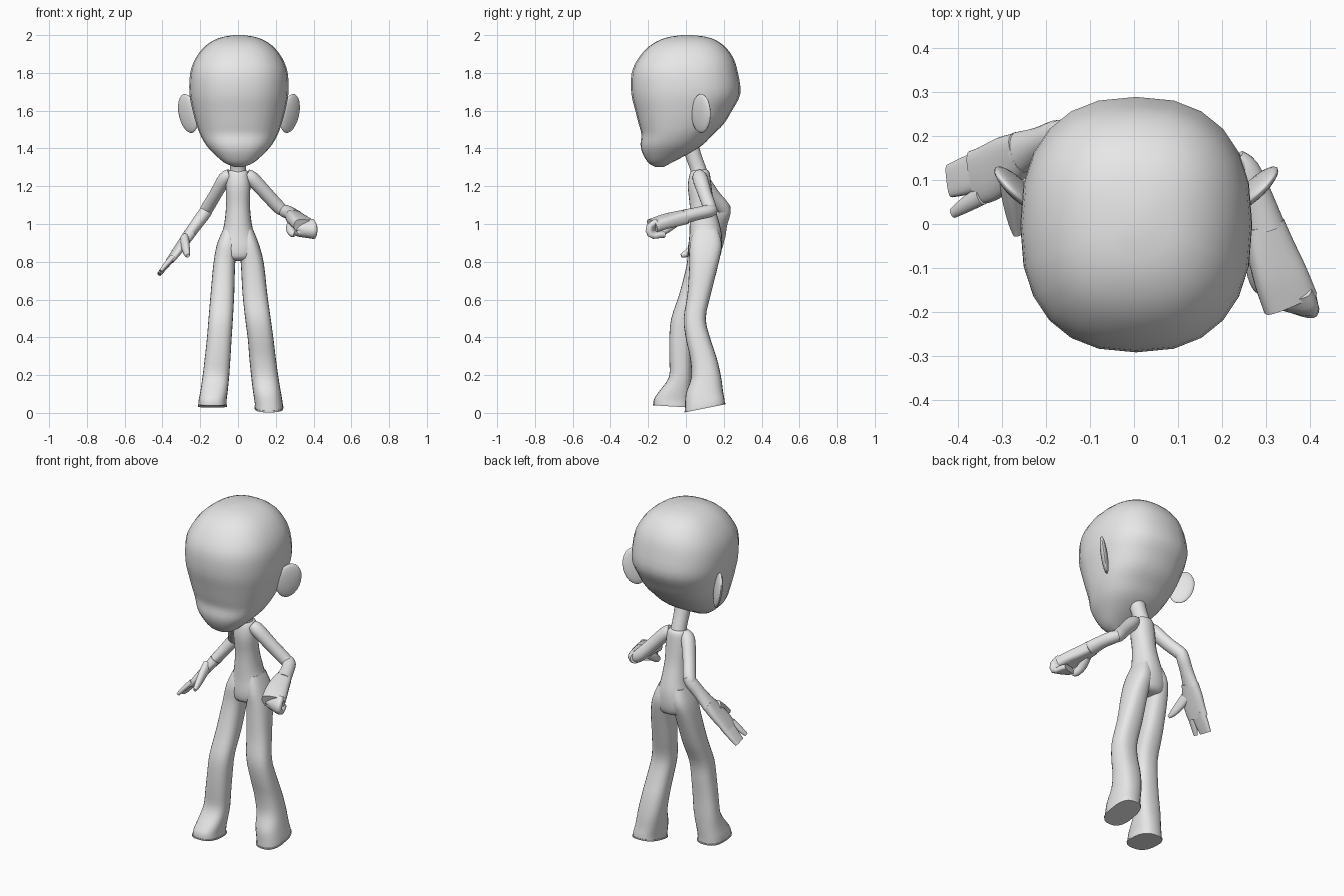
import bpy, bmesh, math
from mathutils import Vector, Matrix

grey = bpy.data.materials.new("plain grey")
grey.diffuse_color = (0.8, 0.8, 0.8, 1)
SEGS = 24


def resample(rows, steps):
    """Smooth a list of number rows with a Catmull-Rom spline."""
    out = []
    for i in range(len(rows) - 1):
        a, b, c, d = rows[max(i - 1, 0)], rows[i], rows[i + 1], rows[min(i + 2, len(rows) - 1)]
        for s in range(steps):
            t = s / steps
            out.append([0.5 * (2 * q + (r - p) * t + (2 * p - 5 * q + 4 * r - u) * t * t
                               + (3 * q - p - 3 * r + u) * t ** 3)
                        for p, q, r, u in zip(a, b, c, d)])
    return out + [list(rows[-1])]


def unit_ring(power):
    pts = []
    for i in range(SEGS):
        a = 2 * math.pi * i / SEGS
        c, s = math.cos(a), math.sin(a)
        pts.append((math.copysign(abs(c) ** (2 / power), c),
                    math.copysign(abs(s) ** (2 / power), s)))
    return pts


def finish(name, bm, angle=50):
    bmesh.ops.recalc_face_normals(bm, faces=bm.faces)
    mesh = bpy.data.meshes.new(name)
    bm.to_mesh(mesh)
    bm.free()
    mesh.materials.append(grey)
    ob = bpy.data.objects.new(name, mesh)
    bpy.context.collection.objects.link(ob)
    bpy.ops.object.select_all(action='DESELECT')
    ob.select_set(True)
    bpy.context.view_layer.objects.active = ob
    bpy.ops.object.shade_smooth_by_angle(angle=math.radians(angle))
    return ob


def skin(name, rings):
    bm = bmesh.new()
    loops = [[bm.verts.new(p) for p in ring] for ring in rings]
    for a, b in zip(loops, loops[1:]):
        for i in range(SEGS):
            j = (i + 1) % SEGS
            bm.faces.new((a[i], a[j], b[j], b[i]))
    bm.faces.new(loops[0])
    bm.faces.new(loops[-1])
    return finish(name, bm)


def stack(name, rows, power=2.0, steps=3):
    """Body of horizontal slices: x0, x1, y0, y1, z, slope of the slice along y."""
    rings = []
    for x0, x1, y0, y1, z, slope in resample(rows, steps):
        rx, ry = (x1 - x0) / 2, (y1 - y0) / 2
        rings.append([((x0 + x1) / 2 + rx * u, (y0 + y1) / 2 + ry * v, z + slope * ry * v)
                      for u, v in unit_ring(power)])
    return skin(name, rings)


def tube(name, rows, side, power=2.0, steps=3):
    """Limb along a path: x, y, z, half width along side, half thickness."""
    rows = resample(rows, steps)
    pts = [Vector(r[:3]) for r in rows]
    rings = []
    for i, r in enumerate(rows):
        t = (pts[min(i + 1, len(pts) - 1)] - pts[max(i - 1, 0)]).normalized()
        s = Vector(side)
        s = (s - t * s.dot(t)).normalized()
        n = t.cross(s)
        rings.append([pts[i] + s * r[3] * u + n * r[4] * v for u, v in unit_ring(power)])
    return skin(name, rings)


# Head, tapering to a chin set forward of the neck
head = [(.025, -.02, .04, 2.0), (.105, -.11, .13, 1.985), (.175, -.19, .2, 1.945),
        (.228, -.25, .25, 1.88), (.258, -.287, .275, 1.8), (.262, -.289, .288, 1.69),
        (.245, -.268, .243, 1.6), (.226, -.25, .2, 1.53), (.206, -.236, .145, 1.475),
        (.175, -.24, .09, 1.42), (.135, -.23, .02, 1.375), (.078, -.2, -.075, 1.325),
        (.025, -.165, -.115, 1.303)]
stack("head", [(.005 - w, .005 + w, y0, y1, z, 0) for w, y0, y1, z in head], 2.4)

# Ears: thin leaves angled backwards
for sgn, name in ((1, "left_ear"), (-1, "right_ear")):
    bm = bmesh.new()
    bmesh.ops.create_uvsphere(bm, u_segments=20, v_segments=12, radius=1)
    up = Vector((.22 * sgn, .05, .97)).normalized()
    out = Vector((.7 * sgn, .72, 0))
    out = (out - up * out.dot(up)).normalized()
    thin = up.cross(out)
    m = Matrix((out * .068, thin * .019, up * .105)).transposed().to_4x4()
    m.translation = Vector((.005 + .27 * sgn, .08, 1.585))
    bmesh.ops.transform(bm, matrix=m, verts=bm.verts)
    finish(name, bm)

# Neck
tube("neck", [(0, .01, 1.46, .05, .045), (0, .04, 1.36, .043, .042),
              (0, .065, 1.29, .042, .042), (0, .075, 1.23, .05, .05)], (1, 0, 0))

# Torso down to the hips
torso = [(.035, .04, .11, 1.288), (.055, .022, .125, 1.272), (.065, .01, .135, 1.2),
         (.063, .02, .15, 1.1), (.073, .02, .178, 1.0), (.09, .018, .19, .94),
         (.112, .012, .19, .87), (.085, .02, .175, .82), (.03, .06, .13, .805)]
stack("torso", [(-w, w, y0, y1, z, 0) for w, y0, y1, z in torso], 2.2)

# Legs, flaring into the feet
stack("left_leg", [
    (.01, .08, .04, .17, .97, 0), (.004, .112, .02, .19, .89, 0), (.015, .137, .018, .172, .79, 0),
    (.024, .155, .008, .132, .63, 0), (.038, .173, -.012, .105, .5, 0),
    (.052, .188, 0, .13, .39, 0), (.06, .2, .022, .163, .29, 0), (.07, .214, .028, .186, .19, 0),
    (.08, .227, .0, .196, .11, .05), (.088, .236, -.005, .203, .058, .18),
    (.09, .238, -.006, .206, .03, .2)], 2.5)
stack("right_leg", [
    (-.08, -.01, .04, .17, .97, 0), (-.112, -.004, .012, .185, .89, 0),
    (-.13, -.015, .005, .155, .79, 0), (-.145, -.02, -.035, .1, .63, 0),
    (-.156, -.027, -.078, .045, .5, 0), (-.165, -.034, -.088, .035, .39, 0),
    (-.176, -.04, -.088, .03, .29, 0), (-.188, -.047, -.09, .03, .19, 0),
    (-.2, -.055, -.145, .028, .11, 0), (-.208, -.06, -.168, .026, .07, -.05),
    (-.21, -.06, -.172, .026, .04, -.06)], 2.5)

# Thin sole lips
stack("left_sole", [(.087, .241, -.009, .209, .032, .2), (.088, .24, -.008, .208, .024, .2)], 2.6, 1)
stack("right_sole", [(-.213, -.057, -.175, .029, .042, -.06),
                     (-.212, -.058, -.174, .028, .034, -.06)], 2.6, 1)

# Left arm, bent forwards
tube("left_upper_arm", [(.045, .07, 1.262, .03, .03), (.075, .075, 1.24, .04, .038),
                        (.15, .1, 1.16, .036, .036), (.215, .125, 1.09, .035, .035),
                        (.245, .125, 1.07, .03, .03)], (0, 1, 0))
tube("left_forearm", [(.228, .145, 1.075, .028, .028), (.25, .12, 1.068, .036, .034),
                      (.278, .06, 1.055, .037, .034), (.298, -.01, 1.038, .046, .038)], (1, 0, 0))
tube("left_palm", [(.296, 0, 1.038, .045, .036), (.312, -.06, 1.025, .055, .036),
                   (.333, -.12, 1.01, .062, .035), (.355, -.178, .99, .064, .034)],
     (1, -.25, -.3), 3)
tube("left_curled_fingers", [(.352, -.16, 1.0, .055, .02), (.364, -.182, .975, .058, .022),
                             (.362, -.172, .95, .055, .02), (.345, -.125, .947, .05, .018)],
     (1, -.35, -.1), 3)
tube("left_thumb", [(.285, -.05, 1.01, .022, .022), (.278, -.1, .975, .024, .022),
                    (.288, -.14, .95, .02, .02), (.3, -.155, .945, .01, .01)], (1, 0, 0))

# Right arm, hanging back and outwards
tube("right_upper_arm", [(-.04, .065, 1.262, .03, .03), (-.07, .08, 1.24, .04, .036),
                         (-.12, .14, 1.155, .037, .033), (-.162, .198, 1.085, .036, .034),
                         (-.178, .2, 1.06, .03, .03)], (0, 1, 0))
tube("right_forearm", [(-.155, .205, 1.095, .03, .028), (-.175, .2, 1.06, .036, .034),
                       (-.215, .182, 1.005, .038, .032), (-.262, .16, .94, .05, .03)], (0, 1, 0))
tube("right_palm", [(-.255, .162, .95, .048, .03), (-.29, .14, .9, .06, .026),
                    (-.33, .115, .845, .064, .022), (-.36, .105, .805, .062, .018)],
     (-.15, 1, 0), 2.6)
tube("right_fingers", [(-.345, .122, .825, .046, .018), (-.385, .108, .775, .043, .015),
                       (-.417, .098, .735, .038, .011)], (0, 1, 0), 3)
tube("right_index_finger", [(-.345, .065, .825, .022, .016), (-.385, .042, .78, .018, .013),
                            (-.41, .025, .75, .012, .009)], (0, 1, 0))
tube("right_thumb", [(-.283, .12, .92, .035, .025), (-.278, .06, .88, .03, .022),
                     (-.27, .005, .845, .02, .016), (-.265, -.025, .832, .01, .009)], (0, .6, 1))
